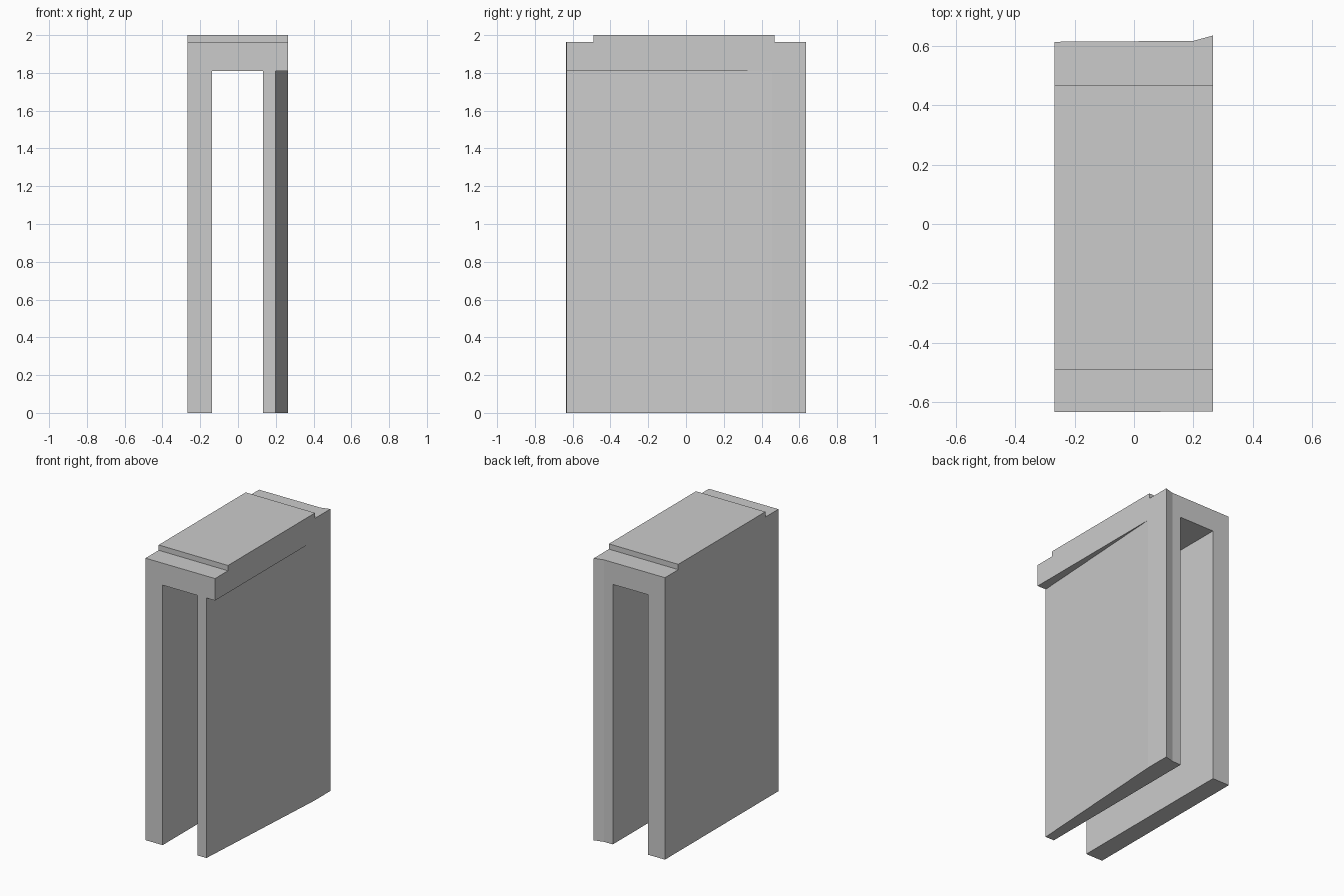
import bpy, bmesh

if "Cube" in bpy.data.objects:
    bpy.data.objects.remove(bpy.data.objects["Cube"])


def prism(name, footprint, z0, z1):
    """Extrude a plan outline (x, y) from z0 up to z1."""
    bm = bmesh.new()
    face = bm.faces.new([bm.verts.new((x, y, z0)) for x, y in footprint])
    top = bmesh.ops.extrude_face_region(bm, geom=[face])["geom"]
    verts = [v for v in top if isinstance(v, bmesh.types.BMVert)]
    bmesh.ops.translate(bm, vec=(0, 0, z1 - z0), verts=verts)
    bmesh.ops.recalc_face_normals(bm, faces=bm.faces)
    mesh = bpy.data.meshes.new(name)
    bm.to_mesh(mesh)
    bm.free()
    obj = bpy.data.objects.new(name, mesh)
    bpy.context.collection.objects.link(obj)
    return obj


def rect(x0, x1, y0, y1):
    return [(x0, y0), (x1, y0), (x1, y1), (x0, y1)]


def cut(target, cutter):
    mod = target.modifiers.new(cutter.name, 'BOOLEAN')
    mod.operation = 'DIFFERENCE'
    mod.solver = 'EXACT'
    mod.object = cutter
    bpy.context.view_layer.objects.active = target
    bpy.ops.object.modifier_apply(modifier=mod.name)
    bpy.data.objects.remove(cutter)


# Full block, with the flared back corner on the right
frame = prism("arch_frame", [(-0.268, -0.634), (0.266, -0.632), (0.266, 0.635),
                             (0.2, 0.617), (-0.268, 0.614)], 0, 2)

# Open passage between the two legs
cut(frame, prism("passage", rect(-0.137, 0.132, -1, 1), -0.1, 1.81))

# Tapered outer face of the right leg, under the overhanging lintel
cut(frame, prism("leg_taper", [(0.1954, -0.7), (0.4, -0.7), (0.4, 2.65)],
                 -0.1, 1.81))

# Lowered steps at the front and back of the roof
for name, y0, y1 in (("front_step", -1, -0.49), ("back_step", 0.468, 1)):
    cut(frame, prism(name, rect(-0.5, 0.5, y0, y1), 1.963, 2.1))
